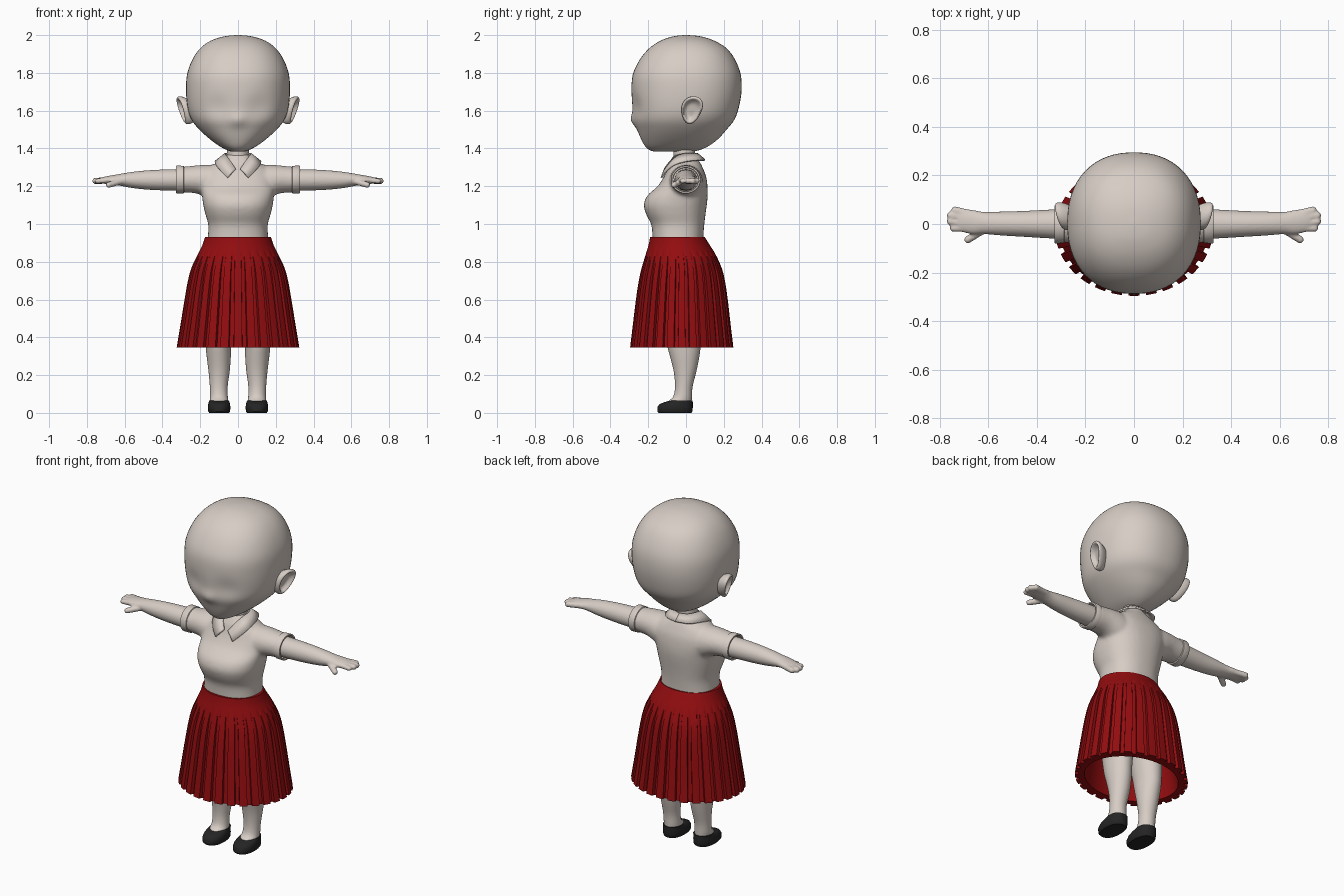
import bpy, bmesh, math
from mathutils import Vector, Matrix

if "Cube" in bpy.data.objects:
    bpy.data.objects.remove(bpy.data.objects["Cube"])


def material(name, rgb):
    m = bpy.data.materials.new(name)
    m.diffuse_color = (*rgb, 1)
    m.use_nodes = True
    m.node_tree.nodes["Principled BSDF"].inputs["Base Color"].default_value = m.diffuse_color
    return m


CREAM = material("warm cream", (0.68, 0.61, 0.56))
RED = material("deep red", (0.29, 0.004, 0.005))
BLACK = material("soft black", (0.018, 0.018, 0.018))


def resample(rows, k):
    """Catmull-Rom interpolation of number tuples, k steps per span."""
    out = []
    for i in range(len(rows) - 1):
        a, b, c, d = (rows[max(i - 1, 0)], rows[i], rows[i + 1], rows[min(i + 2, len(rows) - 1)])
        for s in range(k):
            t = s / k
            out.append(tuple(0.5 * (2 * q + (r - p) * t + (2 * p - 5 * q + 4 * r - u) * t * t
                                    + (3 * q - p - 3 * r + u) * t ** 3)
                             for p, q, r, u in zip(a, b, c, d)))
    return out + [rows[-1]]


def ring(z, cx, hw, yf, yb, n=2.0, count=40):
    """Superellipse section spanning yf..yb in depth and cx +- hw in width."""
    pts = []
    for i in range(count):
        a = 2 * math.pi * i / count
        c, s = math.cos(a), math.sin(a)
        f = (abs(c) ** n + abs(s) ** n) ** (-1 / n)
        pts.append(Vector((cx + hw * c * f, (yf + yb) / 2 + (yb - yf) / 2 * s * f, z)))
    return pts


def loft(bm, rings, along_x=0):
    """Skin a closed, capped surface over rings; along_x = +-1 lays it sideways."""
    if along_x:
        rings = [[Vector((p.z * along_x, p.y, p.x)) for p in r] for r in rings]
    vs = [[bm.verts.new(p) for p in r] for r in rings]
    n = len(vs[0])
    faces = []
    for a, b in zip(vs, vs[1:]):
        for i in range(n):
            j = (i + 1) % n
            faces.append(bm.faces.new((a[i], a[j], b[j], b[i])))
    faces += [bm.faces.new(vs[0][::-1]), bm.faces.new(vs[-1])]
    bmesh.ops.recalc_face_normals(bm, faces=faces)


def make(name, bm, mat, mirror=False, voxel=0, smooth=0, angle=40):
    me = bpy.data.meshes.new(name)
    bm.to_mesh(me)
    bm.free()
    me.materials.append(mat)
    ob = bpy.data.objects.new(name, me)
    bpy.context.collection.objects.link(ob)
    bpy.ops.object.select_all(action='DESELECT')
    ob.select_set(True)
    bpy.context.view_layer.objects.active = ob
    bpy.ops.object.shade_smooth_by_angle(angle=math.radians(angle))
    if voxel:
        r = ob.modifiers.new("fuse", 'REMESH')
        r.mode, r.voxel_size, r.use_smooth_shade = 'VOXEL', voxel, True
        s = ob.modifiers.new("soften", 'SMOOTH')
        s.factor, s.iterations = 0.5, smooth
    if mirror:
        ob.modifiers.new("mirror", 'MIRROR').use_mirror_merge = False
    return ob


# Head: stacked sections, then nose and eye hollows pushed in
rows = [(1.383, 0, .03, -.15, .02), (1.388, 0, .05, -.185, .06), (1.41, 0, .095, -.215, .115),
        (1.45, 0, .15, -.238, .17), (1.5, 0, .205, -.258, .215), (1.55, 0, .245, -.277, .255),
        (1.61, 0, .266, -.283, .278), (1.7, 0, .275, -.288, .294), (1.79, 0, .27, -.282, .29),
        (1.87, 0, .242, -.245, .26), (1.93, 0, .2, -.195, .215), (1.97, 0, .145, -.135, .15),
        (1.993, 0, .075, -.07, .08), (2.0, 0, .01, -.01, .01)]
rings = [ring(*r, n=2.25, count=64) for r in resample(rows, 4)]
for r in rings:
    for p in r:
        if p.y < 0:
            nose = math.exp(-(p.x / .035) ** 2 - ((p.z - 1.55) / .035) ** 2)
            eye = math.exp(-((abs(p.x) - .11) / .06) ** 2 - ((p.z - 1.62) / .06) ** 2)
            p.y += .012 * eye - .015 * nose
bm = bmesh.new()
loft(bm, rings)
make("head", bm, CREAM, angle=80)

# Ears: dished teardrops, flaring outward to the top and back
rings = []
for scale, out in resample([(.05, .012), (.45, .012), (.68, .022), (.85, .036), (1, .028),
                            (.97, .005), (.7, -.03)], 3):
    pts = []
    for i in range(32):
        a = 2 * math.pi * i / 32
        z = .073 * math.sin(a) * scale
        y = .054 * math.cos(a) * scale * (1 + .25 * math.sin(a))
        pts.append(Vector((.265 + out + .3 * z + .25 * y, .03 + y + .15 * z, 1.602 + z)))
    rings.append(pts)
bm = bmesh.new()
loft(bm, rings)
make("ear", bm, CREAM, mirror=True, angle=80)

# Neck
bm = bmesh.new()
loft(bm, [ring(z, 0, .057, -.066, .048) for z in (1.3, 1.36, 1.43)])
make("neck", bm, CREAM)

# Shirt: torso and sleeves fused together
bm = bmesh.new()
torso = [(.88, 0, .165, -.175, .09), (.95, 0, .158, -.178, .093), (1.0, 0, .158, -.185, .097),
         (1.05, 0, .172, -.21, .103), (1.1, 0, .184, -.223, .11), (1.15, 0, .19, -.205, .115),
         (1.2, 0, .195, -.15, .114), (1.25, 0, .19, -.118, .107), (1.29, 0, .165, -.102, .092),
         (1.32, 0, .12, -.092, .078), (1.345, 0, .08, -.077, .062), (1.37, 0, .055, -.062, .05)]
loft(bm, [ring(*r, n=2.35) for r in resample(torso, 3)])
sleeve = [(.08, 1.2, .11, -.09, .09), (.15, 1.222, .092, -.09, .09), (.21, 1.235, .076, -.084, .082),
          (.26, 1.236, .07, -.078, .076), (.3, 1.235, .068, -.076, .074)]
for side in (1, -1):
    loft(bm, [ring(*r) for r in resample(sleeve, 3)], along_x=side)
make("shirt", bm, CREAM, voxel=.01, smooth=6)

# Sleeve cuffs
bm = bmesh.new()
loft(bm, [ring(x, 1.235, r, -r - .006, r + .004) for x, r in
          ((.283, .064), (.288, .073), (.324, .074), (.327, .072), (.327, .064), (.3, .062))], along_x=1)
make("sleeve_cuff", bm, CREAM, mirror=True)

# Collar: band of inner and outer edge points from back centre to front tip
edge = [(0, .06, 1.372, 0, .1, 1.338), (.045, .045, 1.373, .075, .08, 1.338),
        (.068, 0, 1.372, .115, .015, 1.334), (.06, -.05, 1.36, .118, -.06, 1.315),
        (.035, -.088, 1.325, .09, -.105, 1.28), (.012, -.112, 1.292, .055, -.13, 1.245)]
bm = bmesh.new()
pairs = [(bm.verts.new(e[:3]), bm.verts.new(e[3:])) for e in resample(edge, 4)]
for (a, b), (c, d) in zip(pairs, pairs[1:]):
    bm.faces.new((a, b, d, c))
collar = make("collar", bm, CREAM)
solid = collar.modifiers.new("thickness", 'SOLIDIFY')
solid.thickness, solid.offset = .009, 0
collar.modifiers.new("mirror", 'MIRROR')

# Arms and hands: tapering arm, flat palm and rounded fingers fused together
bm = bmesh.new()
arm = [(.25, 1.233, .057, -.06, .06), (.33, 1.233, .057, -.06, .06), (.45, 1.233, .053, -.053, .054),
       (.55, 1.233, .044, -.047, .051), (.62, 1.234, .032, -.041, .05), (.66, 1.234, .025, -.042, .057),
       (.7, 1.232, .02, -.035, .062), (.725, 1.231, .015, -.028, .06)]
loft(bm, [ring(*r) for r in resample(arm, 4)], along_x=1)
fingers = [((.67, .04, 1.232), (.737, .056, 1.228), .017), ((.68, .025, 1.232), (.755, .035, 1.228), .017),
           ((.68, .0, 1.232), (.756, .01, 1.228), .016), ((.68, -.02, 1.232), (.745, -.018, 1.227), .014),
           ((.62, -.025, 1.225), (.684, -.064, 1.207), .016)]
for start, end, r in fingers:
    for i in range(10):
        p = Vector(start).lerp(Vector(end), i / 9)
        bmesh.ops.create_uvsphere(bm, u_segments=12, v_segments=8, radius=r,
                                  matrix=Matrix.Translation(p))
make("arm", bm, CREAM, mirror=True, voxel=.006, smooth=3)

# Legs
bm = bmesh.new()
leg = [(.02, .1, .045, -.1, .026), (.06, .1, .048, -.095, .03), (.085, .101, .047, -.068, .031),
       (.14, .102, .047, -.058, .035), (.22, .1, .056, -.065, .055), (.3, .102, .064, -.085, .071),
       (.36, .104, .067, -.1, .077), (.5, .1, .08, -.12, .08), (.7, .09, .085, -.14, .08),
       (.86, .08, .075, -.15, .08)]
loft(bm, [ring(*r) for r in resample(leg, 3)])
make("leg", bm, CREAM, mirror=True, angle=80)

# Shoes
bm = bmesh.new()
shoe = [(0, .1, .052, -.145, .028), (.008, .1, .058, -.152, .034), (.03, .1, .06, -.152, .036),
        (.045, .1, .058, -.142, .036), (.056, .1, .055, -.118, .036), (.066, .1, .052, -.08, .035)]
loft(bm, [ring(*r, n=2.3) for r in shoe])
make("shoe", bm, BLACK, mirror=True)

# Skirt: pleated outer wall, thick hem and plain inner wall in one closed shell
PLEATS = 28
PHASES = ((-.31, 0), (-.15, 0), (.0, 0), (.15, 0), (.31, 0), (.34, 1), (.5, 1), (.66, 1))


def skirt_ring(z, hw, yf, yb, depth, inset=0):
    pts = []
    for k in range(PLEATS):
        for phase, groove in PHASES:
            a = -math.pi / 2 + 2 * math.pi * (k + phase) / PLEATS
            d = inset + groove * max(depth, 0)
            pts.append(Vector(((hw - d) * math.cos(a),
                               (yf + yb) / 2 + ((yb - yf) / 2 - d) * math.sin(a), z)))
    return pts


rows = [(.93, .175, -.19, .1, 0), (.89, .188, -.198, .125, 0), (.84, .213, -.213, .156, .001),
        (.77, .246, -.234, .188, .008), (.7, .265, -.25, .206, .014), (.6, .283, -.265, .221, .017),
        (.47, .304, -.281, .236, .018), (.345, .325, -.296, .251, .019)]
outer = resample(rows, 3)
bm = bmesh.new()
loft(bm, [skirt_ring(*r) for r in outer]
     + [skirt_ring(*r[:4], 0, .052) for r in reversed(rows[2:])])
make("pleated_skirt", bm, RED, angle=35)
